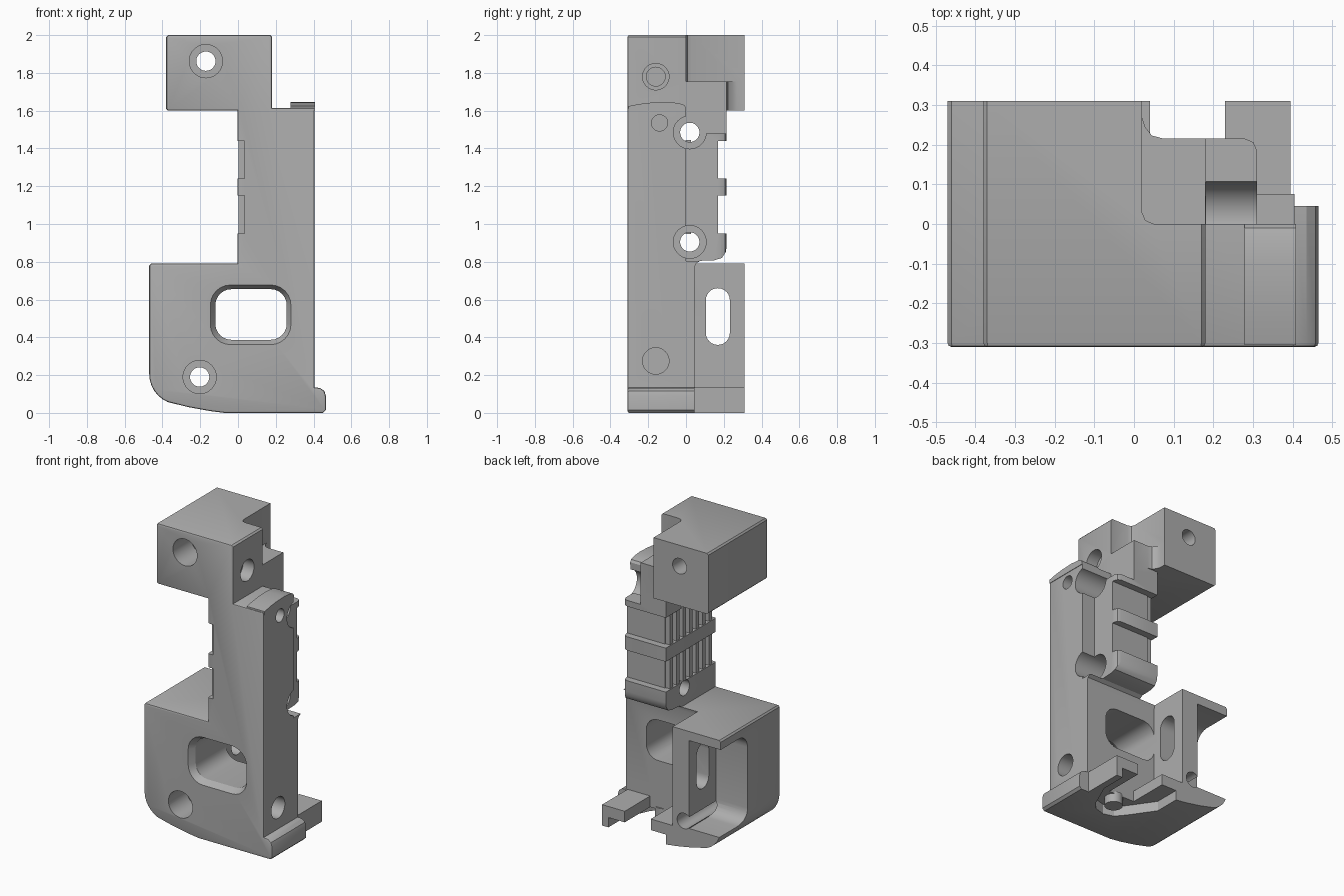
import bpy, bmesh
from math import cos, sin, pi

if "Cube" in bpy.data.objects:
    bpy.data.objects.remove(bpy.data.objects["Cube"])

GREY = (0.42, 0.42, 0.42, 1)
mat = bpy.data.materials.new("plain grey")
mat.use_nodes = True
mat.diffuse_color = GREY
mat.node_tree.nodes["Principled BSDF"].inputs["Base Color"].default_value = GREY

PLACE = {"X": lambda a, b, t: (t, a, b),
         "Y": lambda a, b, t: (a, t, b),
         "Z": lambda a, b, t: (a, b, t)}


def prism(name, pts, axis, lo, hi, pts_hi=None, front_bevel=0):
    """Extrude a flat profile along an axis, optionally lofting to a second profile."""
    bm = bmesh.new()
    put = PLACE[axis]
    first = [bm.verts.new(put(a, b, lo)) for a, b in pts]
    last = [bm.verts.new(put(a, b, hi)) for a, b in (pts_hi or pts)]
    n = len(pts)
    cap = bm.faces.new(first)
    bm.faces.new(last[::-1])
    for i in range(n):
        j = (i + 1) % n
        bm.faces.new((first[i], last[i], last[j], first[j]))
    bmesh.ops.recalc_face_normals(bm, faces=bm.faces)
    if front_bevel:
        bmesh.ops.bevel(bm, geom=list(cap.edges), offset=front_bevel, segments=2,
                        profile=0.5, affect='EDGES')
    me = bpy.data.meshes.new(name)
    bm.to_mesh(me)
    bm.free()
    ob = bpy.data.objects.new(name, me)
    bpy.context.collection.objects.link(ob)
    me.materials.append(mat)
    return ob


def rounded(a0, a1, b0, b1, r, seg=6):
    """Rounded rectangle profile."""
    corners = [(a1 - r, b1 - r), (a0 + r, b1 - r), (a0 + r, b0 + r), (a1 - r, b0 + r)]
    return [(ca + r * cos((k + i / seg) * pi / 2), cb + r * sin((k + i / seg) * pi / 2))
            for k, (ca, cb) in enumerate(corners) for i in range(seg + 1)]


def circle(a, b, r, n=40):
    return [(a + r * cos(2 * pi * i / n), b + r * sin(2 * pi * i / n)) for i in range(n)]


def rect(a0, a1, b0, b1):
    return [(a0, b0), (a1, b0), (a1, b1), (a0, b1)]


# Main body: full front outline extruded through the whole depth
corner = [(-0.31 - 0.16 * sin(t * pi / 16), 0.205 - 0.16 * cos(t * pi / 16)) for t in range(2, 9)]
outline = [(0.45, 0), (-0.07, 0), (-0.15, 0.01), (-0.26, 0.03)] + corner + [
    (-0.47, 0.78), (-0.46, 0.79), (-0.003, 0.79), (-0.003, 1.6), (-0.37, 1.6), (-0.38, 1.61),
    (-0.38, 1.99), (-0.37, 2.0), (0.17, 2.0), (0.18, 1.99), (0.18, 1.615), (0.405, 1.615),
    (0.405, 0.135), (0.435, 0.132), (0.458, 0.115), (0.465, 0.09), (0.465, 0.015)]
body = prism("body", outline, "Y", -0.31, 0.31, front_bevel=0.01)


def cut(pts, axis, lo, hi, pts_hi=None):
    """Subtract a prism from the body."""
    tool = prism("cutter", pts, axis, lo, hi, pts_hi)
    mod = body.modifiers.new("cut", 'BOOLEAN')
    mod.operation, mod.solver, mod.object = 'DIFFERENCE', 'EXACT', tool
    bpy.context.view_layer.objects.active = body
    bpy.ops.object.modifier_apply(modifier=mod.name)
    bpy.data.objects.remove(tool)


RECESSES = [(0.95, 1.15), (1.24, 1.44)]

# Back of the column, with two recessed bands
back = [(0.6, 0.138), (0.045, 0.138), (0.045, 0.765), (0.052, 0.79), (0.075, 0.805),
        (0.15, 0.808), (0.19, 0.82), (0.21, 0.85), (0.215, 0.88)]
for z0, z1 in RECESSES:
    back += [(0.215, z0), (0.17, z0), (0.17, z1), (0.215, z1)]
cut(back + [(0.215, 1.6), (0.6, 1.6)], "X", -0.12, 0.6)

# Stepped corners behind the top block and beside the column
cut([(0.02, 0.6), (0.02, 0.27), (0.028, 0.245), (0.045, 0.223), (0.075, 0.215),
     (0.6, 0.215), (0.6, 0.6)], "Z", 1.55, 1.8)
cut([(0.02, 0.6), (0.02, 0.03), (0.029, 0.009), (0.05, 0), (0.6, 0), (0.6, 0.6)], "Z", 1.755, 2.2)
cut(rect(0.18, 0.6, 0, 0.6), "Z", 1.48, 2.1)
cut([(0.6, 0), (0.31, 0), (0.31, 0.185), (0.301, 0.206), (0.28, 0.215), (0.28, 0.6), (0.6, 0.6)],
    "Z", 0.805, 1.6)

# Gaps that leave the two feet standing at the back
cut(rect(0.04, 0.23, 0.045, 0.6), "Z", -0.1, 0.2)
cut(rect(0.395, 0.6, 0.045, 0.6), "Z", -0.1, 0.2)

# Underside pocket with a tapered round end
cut([(-0.07, 0.5), (-0.07, 0.14), (0.04, -0.02), (0.09, -0.08), (0.16, -0.1),
     (0.23, -0.08), (0.28, -0.02), (0.35, 0.14), (0.35, 0.5)], "Z", -0.1, 0.065)

# Open corner and slotted post in the lower block
cut(rounded(0.03, 0.6, 0.15, 0.73, 0.09), "X", -0.6, -0.24)
cut(rounded(0.105, 0.232, 0.36, 0.66, 0.063), "X", -0.3, -0.05)

# Large window with a sloped rim
cut(rounded(-0.12, 0.258, 0.387, 0.655, 0.085), "Y", -0.5, 0.2)
cut(rounded(-0.15, 0.283, 0.358, 0.68, 0.11), "Y", -0.315, -0.27,
    rounded(-0.12, 0.258, 0.387, 0.655, 0.085))

# Screw holes through the front, with counterbores
for x, z in [(-0.17, 1.862), (-0.203, 0.19)]:
    cut(circle(x, z, 0.051), "Y", -0.5, 0.5)
    cut(circle(x, z, 0.088), "Y", -0.5, -0.12)

# Side holes through the column, with counterbores
for z in (1.485, 0.905):
    cut(circle(0.02, z, 0.051), "X", -0.15, 0.6)
    cut(circle(0.02, z, 0.087), "X", 0.182, 0.6)

# Blind side holes
for y, z, r, depth in [(-0.16, 1.78, 0.07, 0.1), (-0.16, 1.78, 0.05, -0.05),
                       (-0.14, 1.535, 0.043, 0.25), (-0.16, 0.275, 0.07, 0.25)]:
    cut(circle(y, z, r), "X", depth, 0.6)

# Grip recesses on the side of the column
for z0, z1 in RECESSES:
    cut(rect(-0.1, 0.035, -0.5, 0.5), "Z", z0, z1)

parts = [body]

# Upright grip ribs inside the recesses
for z0, z1 in RECESSES:
    for i in range(7):
        y = -0.275 + i * 0.068
        parts.append(prism("grip_rib", rect(0.003, 0.045, y, y + 0.03), "Z", z0 - 0.004, z1 + 0.004))

# Curved raised pad on the shoulder
parts.append(prism("shoulder_pad", [(-0.305, 1.6), (-0.305, 1.624), (-0.25, 1.635), (-0.18, 1.643),
                                    (-0.1, 1.646), (-0.04, 1.64), (-0.01, 1.63), (0, 1.615), (0, 1.6)],
                   "X", 0.278, 0.408))

# Round boss in the underside pocket
parts.append(prism("underside_boss", circle(0.16, 0.0, 0.055), "Z", 0.01, 0.08))

# Smooth the round walls, keep edges crisp
bpy.context.view_layer.update()
bpy.ops.object.select_all(action='DESELECT')
for ob in parts:
    ob.select_set(True)
bpy.context.view_layer.objects.active = body
bpy.ops.object.shade_smooth_by_angle(angle=0.5)
